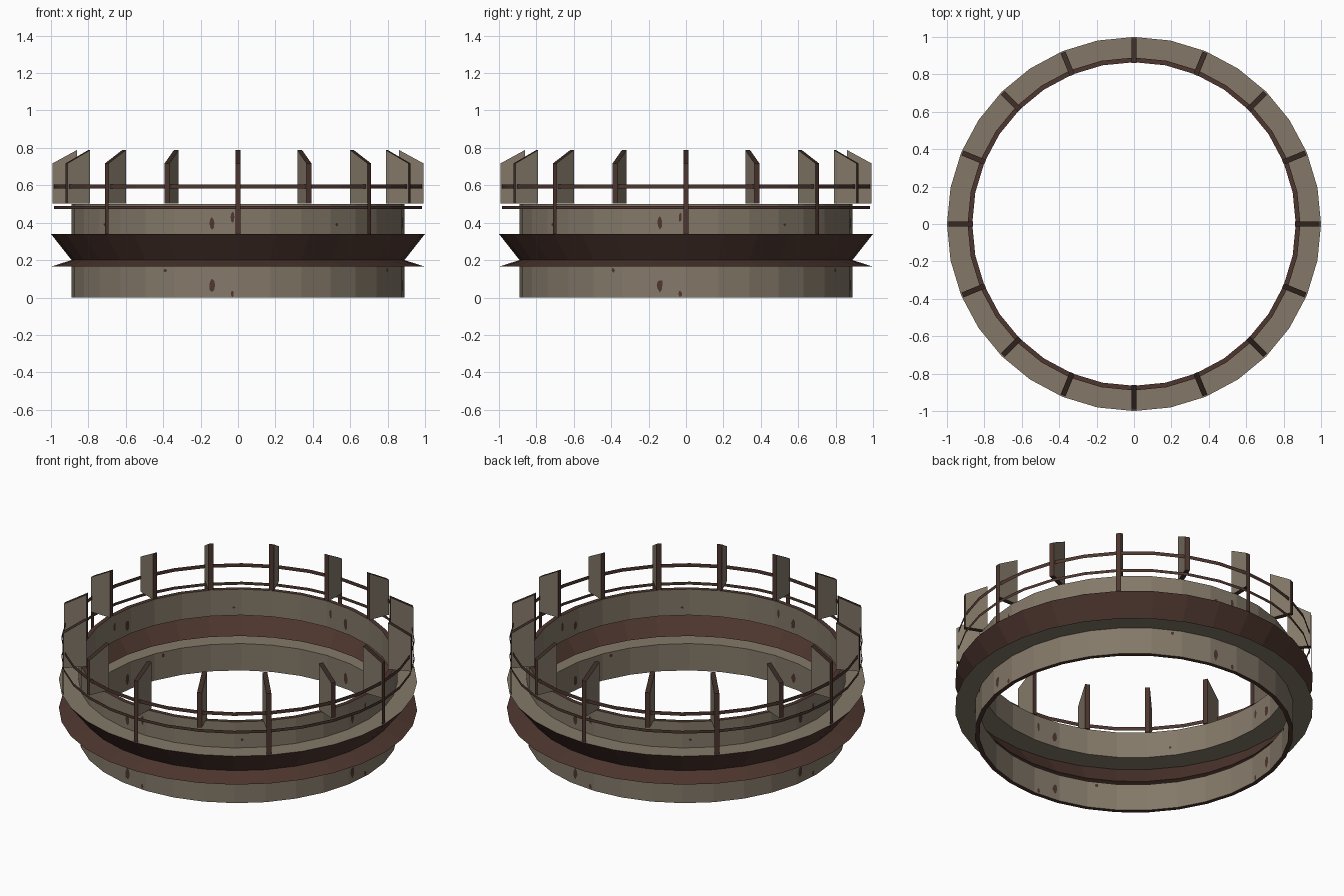
import bpy, bmesh, math, random
from mathutils import Vector, Matrix

if "Cube" in bpy.data.objects:
    bpy.data.objects.remove(bpy.data.objects["Cube"])

random.seed(4)
N = 32


def material(name, col):
    m = bpy.data.materials.new(name)
    m.diffuse_color = (*col, 1)
    m.use_nodes = True
    m.node_tree.nodes["Principled BSDF"].inputs["Base Color"].default_value = m.diffuse_color
    return m


STONE = material("weathered_tan", (0.231, 0.191, 0.141))
RUST = material("rust_brown", (0.076, 0.037, 0.028))
DARK = material("dark_brown", (0.042, 0.023, 0.018))
MATS = [STONE, RUST, DARK]


def finish(name, bm):
    me = bpy.data.meshes.new(name)
    bm.to_mesh(me)
    bm.free()
    for m in MATS:
        me.materials.append(m)
    ob = bpy.data.objects.new(name, me)
    bpy.context.collection.objects.link(ob)
    return ob


def lathe(name, profile, mats, closed=False):
    """Spin an (r, z) profile; mats gives a material index per segment."""
    bm = bmesh.new()
    rings = []
    for r, z in profile:
        rings.append([bm.verts.new((r * math.cos(2 * math.pi * i / N),
                                    r * math.sin(2 * math.pi * i / N), z)) for i in range(N)])
    count = len(profile) if closed else len(profile) - 1
    for j in range(count):
        a, b = rings[j], rings[(j + 1) % len(rings)]
        for i in range(N):
            k = (i + 1) % N
            bm.faces.new((a[i], a[k], b[k], b[i])).material_index = mats[j]
    return finish(name, bm)


# Lower and upper walls, with brown rims
lathe("lower_wall", [(.89, 0), (.89, .165), (.865, .165), (.865, 0)], [0, 0, 0, 1], True)
lathe("upper_wall", [(.89, .34), (.89, .5), (.865, .5), (.865, .34)], [0, 1, 0, 0], True)

# Thin flared collar: lower shelf, flange, flare, upper shelf
lathe("flared_collar", [(.89, .165), (1, .165), (.89, .2), (1, .34), (.89, .34)], [0, 1, 1, 0])

# Two thin strip rails
lathe("lower_rail", [(.985, .472), (.985, .49)], [1])
lathe("upper_rail", [(.985, .582), (.985, .604)], [1])

# Sixteen upright fins with sloped tops; every second one has a strip leg
T = .014
FIN = [(.862, .503), (.992, .503), (.992, .717), (.862, .788)]
for n in range(16):
    rot = Matrix.Rotation(n * math.pi / 8, 4, 'Z')
    bm = bmesh.new()
    front = [bm.verts.new((r, -T, z)) for r, z in FIN]
    back = [bm.verts.new((r, T, z)) for r, z in FIN]
    bm.faces.new(front)
    bm.faces.new(back[::-1])
    for i, mi in enumerate((1, 1, 2, 1)):
        k = (i + 1) % 4
        bm.faces.new((front[k], front[i], back[i], back[k])).material_index = mi
    bm.transform(rot)
    finish(f"fin_{n + 1}", bm)
    if n % 2 == 0:
        bm = bmesh.new()
        f = bm.faces.new([bm.verts.new(p) for p in
                          ((.992, -T, .34), (.992, T, .34), (.992, T, .503), (.992, -T, .503))])
        f.material_index = 1
        bm.transform(rot)
        finish(f"leg_{n // 2 + 1}", bm)

# Rust patches: small ragged plates on the walls, repeated every quarter turn
PATCHES = [(-.14, .40, .017, .035), (-.14, .065, .017, .035), (-.03, .43, .010, .03),
           (-.03, .02, .010, .018), (-.39, .145, .010, .012), (.53, .39, .010, .008)]
bm = bmesh.new()
for q in range(4):
    for x, z, w, h in PATCHES:
        a = math.asin(x / .89)
        seg = 2 * math.pi / N
        mid = (math.floor(a / seg) + .5) * seg            # facet carrying the patch
        for side in (1, -1):
            rad = (.89 if side > 0 else .865) * math.cos(seg / 2) + side * .0015
            off = max(-.06, min(.06, .89 * math.sin(a - mid)))
            pts = []
            for i in range(8):
                t = 2 * math.pi * i / 8
                s = random.uniform(.7, 1.1)
                pts.append(Vector((rad, off + w * s * math.cos(t), z + h * s * math.sin(t))))
            rot = Matrix.Rotation(mid - math.pi / 2 + q * math.pi / 2, 4, 'Z')
            vs = [bm.verts.new(rot @ p) for p in pts]
            bm.faces.new(vs if side > 0 else vs[::-1]).material_index = 1
finish("rust_patches", bm)
